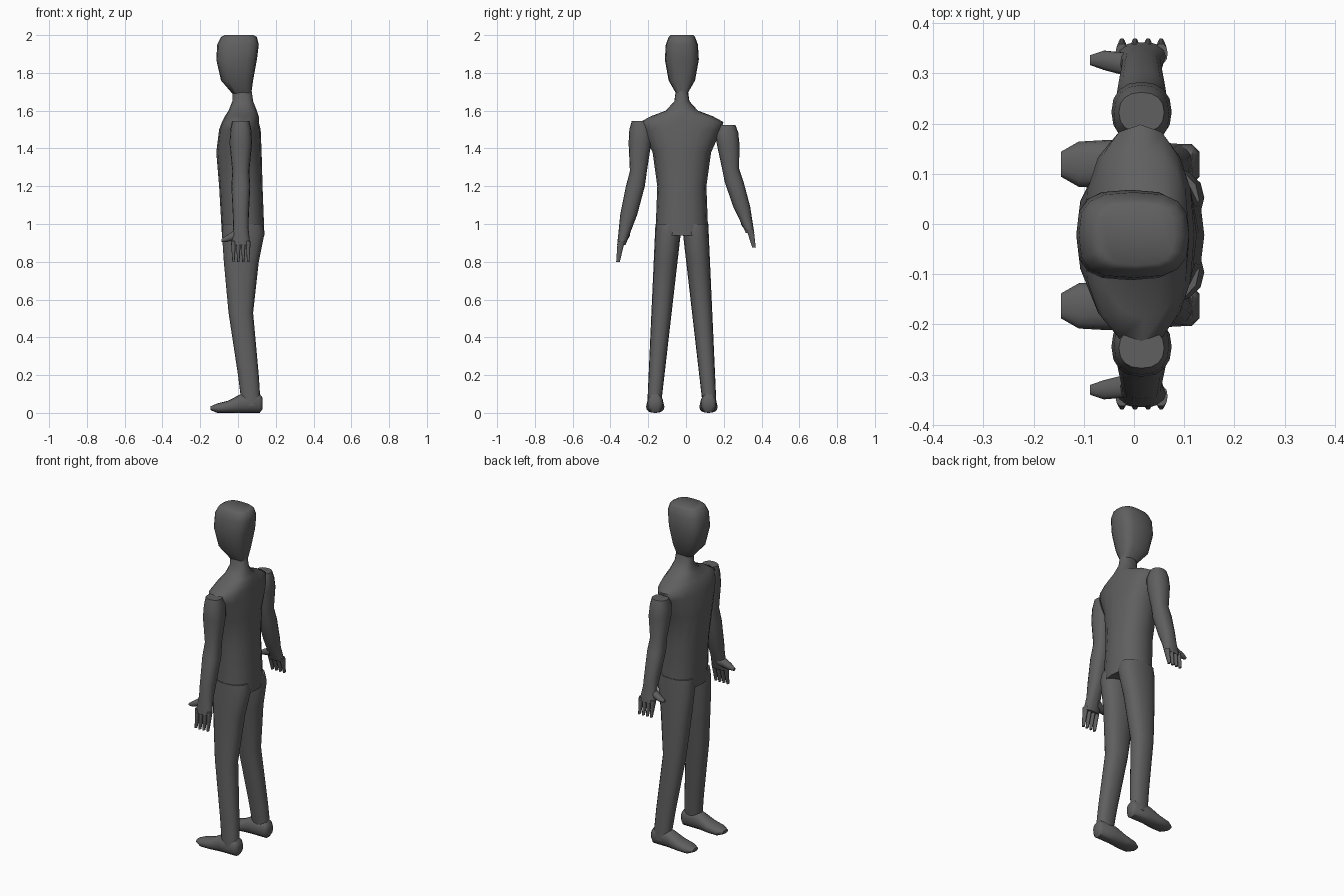
import bpy, bmesh, math

default_cube = bpy.data.objects.get("Cube")
if default_cube:
    bpy.data.objects.remove(default_cube)

GREY = (0.115, 0.115, 0.115, 1)
MIDDLE = -0.022  # y of the plane that halves the body
ARM_X = 0.015    # x of the line that the arms hang along

material = bpy.data.materials.new("dark grey")
material.use_nodes = True
material.diffuse_color = GREY
shader = material.node_tree.nodes["Principled BSDF"]
shader.inputs["Base Color"].default_value = GREY


def unchanged(point):
    return point


def rounded(value, squareness):
    """Push a sine or cosine outwards so that a circle becomes squarer."""
    return math.copysign(abs(value) ** (2 / squareness), value)


def loft(name, sections, along_x=False, squareness=2.3, sides=16, place=unchanged):
    """Skin rounded sections: (position, low, high, y centre, y width).

    Low and high bound x in an upright loft, and z in a loft along x.
    """
    bm = bmesh.new()
    loops = []
    for position, low, high, centre, width in sections:
        loop = []
        for i in range(sides):
            angle = math.tau * i / sides
            across = (low + high) / 2 + (high - low) / 2 * rounded(math.cos(angle), squareness)
            y = centre + width / 2 * rounded(math.sin(angle), squareness)
            point = (position, y, across) if along_x else (across, y, position)
            loop.append(bm.verts.new(place(point)))
        loops.append(loop)
    for lower, upper in zip(loops, loops[1:]):
        for i in range(sides):
            j = (i + 1) % sides
            bm.faces.new((lower[i], lower[j], upper[j], upper[i]))
    bm.faces.new(loops[0])
    bm.faces.new(loops[-1])
    bmesh.ops.recalc_face_normals(bm, faces=bm.faces)
    mesh = bpy.data.meshes.new(name)
    bm.to_mesh(mesh)
    bm.free()
    mesh.materials.append(material)
    part = bpy.data.objects.new(name, mesh)
    bpy.context.collection.objects.link(part)
    bpy.ops.object.select_all(action="DESELECT")
    part.select_set(True)
    bpy.context.view_layer.objects.active = part
    bpy.ops.object.shade_smooth_by_angle(angle=math.radians(50))


def central(profile):
    """Sections centred on the body from (z, front, back, width)."""
    return [(z, front, back, MIDDLE, width) for z, front, back, width in profile]


# Head, boxy with a narrow chin
loft("head", central([
    (1.69, -.03, .07, .06),
    (1.76, -.09, .08, .14),
    (1.87, -.115, .1, .18),
    (1.95, -.11, .11, .17),
    (1.99, -.09, .1, .14),
    (2, -.07, .08, .12),
]), squareness=3)

# Torso, shoulders and neck
loft("torso", central([
    (.94, -.085, .14, .28),
    (1.2, -.1, .13, .26),
    (1.38, -.115, .125, .31),
    (1.5, -.1, .12, .42),
    (1.54, -.085, .11, .44),
    (1.57, -.07, .11, .33),
    (1.6, -.05, .1, .17),
    (1.65, -.03, .08, .08),
    (1.72, -.03, .07, .06),
]))


def left_half(point):
    x, y, z = point
    return x, 2 * MIDDLE - y, z


def left_arm_pose(point):
    """The left arm starts a little lower and is shorter."""
    x, y, z = point
    return x, -y - (z - .8) / 30, .875 + (z - .8) * .87


# Legs lean outwards and narrow evenly towards the ankle
leg_profile = [
    (1, -.08, .13),
    (.95, -.085, .14),
    (.8, -.075, .11),
    (.53, -.05, .08),
    (.2, 0, .11),
    (.04, .02, .12),
]
leg = [(z, front, back, -.172 + .08 * z, .07 + .07 * z)
       for z, front, back in leg_profile]

# Feet from heel to toe: (x, sole, top, width)
foot_profile = [
    (.13, .02, .08, .05),
    (.115, 0, .1, .08),
    (.015, 0, .1, .085),
    (-.05, 0, .065, .097),
    (-.11, 0, .05, .09),
    (-.145, .015, .035, .05),
]
foot = [(x, sole, top, -.163, width) for x, sole, top, width in foot_profile]

for side, place in (("right", unchanged), ("left", left_half)):
    loft(side + "_leg", leg, place=place)
    loft(side + "_foot", foot, along_x=True, place=place)

# Arms from shoulder to palm: (z, depth, y centre, width)
arm_profile = [
    (1.545, .09, -.247, .08),
    (1.5, .11, -.24, .12),
    (1.43, .12, -.244, .12),
    (1.28, .09, -.252, .09),
    (1.2, .1, -.268, .1),
    (1.05, .085, -.303, .09),
    (.98, .08, -.32, .07),
    (.89, .1, -.342, .045),
]
arm = [(z, ARM_X - depth / 2, ARM_X + depth / 2, y, width)
       for z, depth, y, width in arm_profile]

thumb = [
    (0, .92, .98, -.32, .05),
    (-.06, .905, .94, -.33, .04),
    (-.088, .905, .92, -.33, .02),
]

for side, place in (("right", unchanged), ("left", left_arm_pose)):
    loft(side + "_arm", arm, place=place)
    loft(side + "_thumb", thumb, along_x=True, sides=10, place=place)
    # Four tapering fingers, evenly spaced across the palm
    for number, finger in enumerate(("index", "middle", "ring", "little")):
        x = ARM_X + (number - 1.5) * .026
        loft(f"{side}_{finger}_finger", [
            (.91, x - .013, x + .013, -.343, .04),
            (.8, x - .006, x + .006, -.36, .02),
        ], sides=10, place=place)
